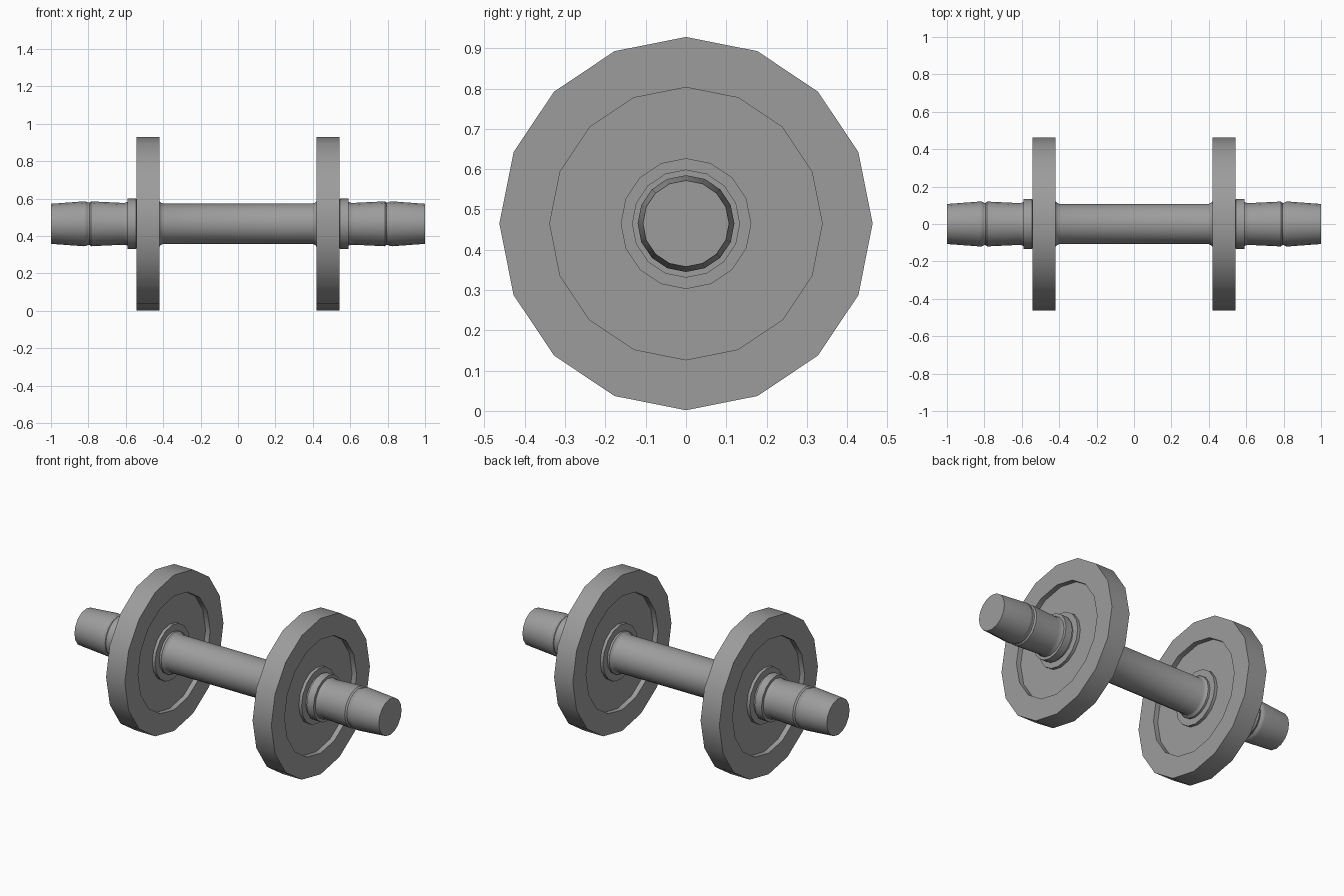
import bpy, bmesh, math

if "Cube" in bpy.data.objects:
    bpy.data.objects.remove(bpy.data.objects["Cube"])

SIDES = 16
AXIS_Z = 0.465

# Dark grey steel
steel = bpy.data.materials.new("dark_steel")
steel.diffuse_color = (0.335, 0.335, 0.335, 1)
steel.use_nodes = True
steel.node_tree.nodes["Principled BSDF"].inputs["Base Color"].default_value = steel.diffuse_color


def lathe(name, profile, closed=False, angle=30):
    """Spin an (x, radius) profile around the x axis; open profiles get end caps."""
    bm = bmesh.new()
    rings = []
    for x, r in profile:
        ring = []
        for i in range(SIDES):
            a = 2 * math.pi * i / SIDES
            ring.append(bm.verts.new((x, r * math.sin(a), r * math.cos(a))))
        rings.append(ring)
    pairs = list(zip(rings, rings[1:]))
    if closed:
        pairs.append((rings[-1], rings[0]))
    else:
        bm.faces.new(rings[0])
        bm.faces.new(rings[-1])
    for a, b in pairs:
        for i in range(SIDES):
            j = (i + 1) % SIDES
            bm.faces.new((a[i], a[j], b[j], b[i]))
    bmesh.ops.recalc_face_normals(bm, faces=bm.faces)
    mesh = bpy.data.meshes.new(name)
    bm.to_mesh(mesh)
    bm.free()
    mesh.materials.append(steel)
    obj = bpy.data.objects.new(name, mesh)
    obj.location.z = AXIS_Z
    bpy.context.collection.objects.link(obj)
    bpy.ops.object.select_all(action='DESELECT')
    obj.select_set(True)
    bpy.context.view_layer.objects.active = obj
    bpy.ops.object.shade_smooth_by_angle(angle=math.radians(angle))
    return obj


# Axle: half profile from the middle outwards, mirrored to a full shaft
half = [(0.40, 0.108), (0.412, 0.113), (0.42, 0.122), (0.54, 0.122),
        (0.545, 0.134), (0.59, 0.134), (0.59, 0.117), (0.605, 0.112),
        (0.62, 0.112), (0.785, 0.12), (0.794, 0.113), (0.802, 0.113),
        (0.812, 0.119), (0.825, 0.12), (1.0, 0.107)]
lathe("axle", [(-x, r) for x, r in reversed(half)] + half)

# Wheels: rim, recessed web on both faces and slightly raised hub
outer, inner, depth, hub = 0.543, 0.42, 0.03, 0.012
wheel = [(outer, 0.463), (outer, 0.338), (outer - depth, 0.338),
         (outer - depth, 0.162), (outer - hub, 0.162), (outer - hub, 0.115),
         (inner + hub, 0.115), (inner + hub, 0.162), (inner + depth, 0.162),
         (inner + depth, 0.338), (inner, 0.338), (inner, 0.463)]
for side, label in ((1, "right"), (-1, "left")):
    lathe(label + "_wheel", [(side * x, r) for x, r in wheel], closed=True)
